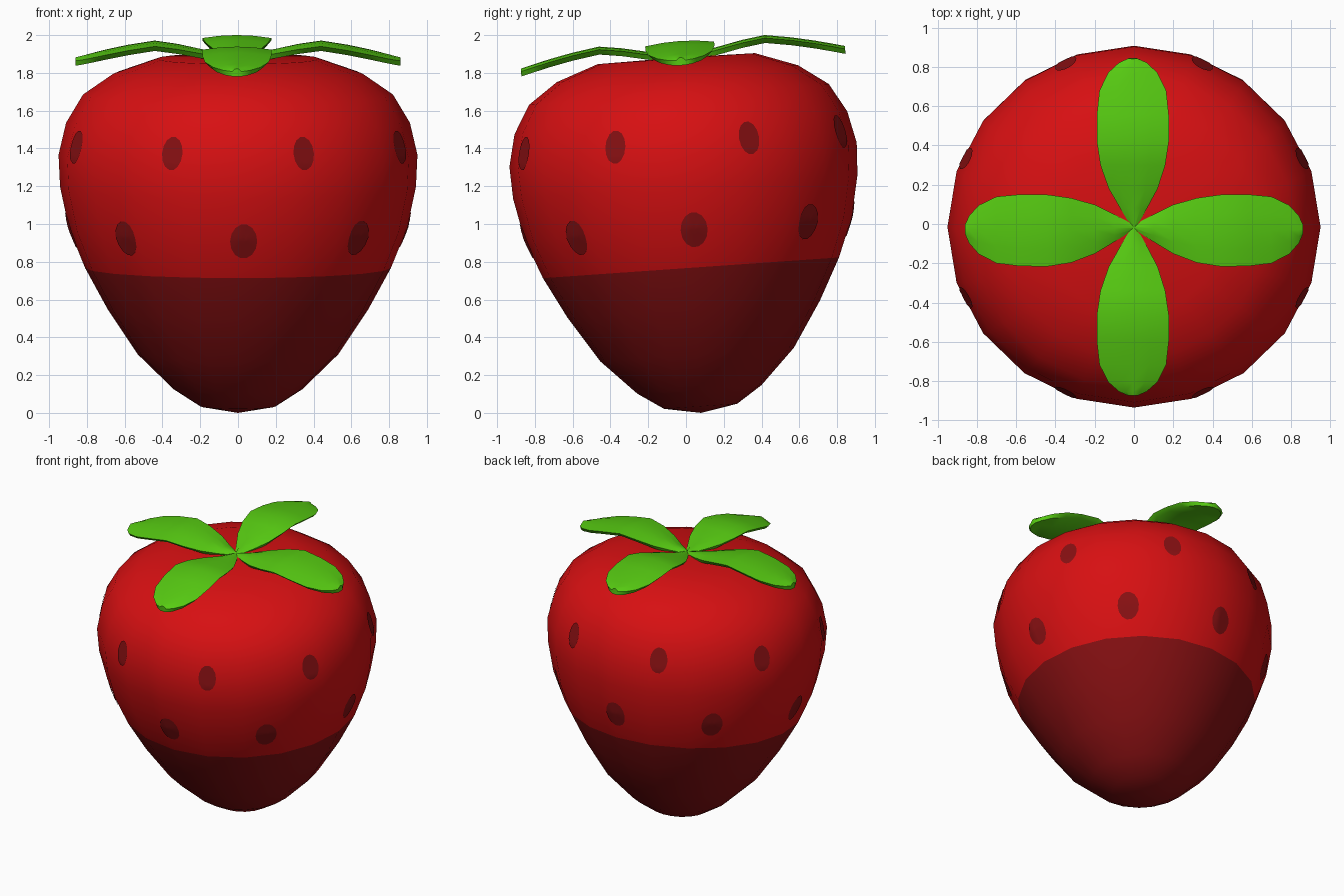
import bpy, math
from mathutils import Matrix, Vector
from mathutils.bvhtree import BVHTree

if "Cube" in bpy.data.objects:
    bpy.data.objects.remove(bpy.data.objects["Cube"])

# Whole fruit leans slightly: tip towards +y, crown towards -y
TILT = Matrix.Translation((0, 0.08, 0)) @ Matrix.Rotation(math.radians(4), 4, 'X')


def material(name, rgb):
    m = bpy.data.materials.new(name)
    m.diffuse_color = (*rgb, 1)
    m.use_nodes = True
    m.node_tree.nodes["Principled BSDF"].inputs["Base Color"].default_value = m.diffuse_color
    return m


red = material("berry red", (0.68, 0.005, 0.006))
dark = material("dark red", (0.24, 0.005, 0.006))
green = material("leaf green", (0.095, 0.60, 0.006))


def build(name, verts, faces, mats, angle=50):
    me = bpy.data.meshes.new(name)
    me.from_pydata([TILT @ Vector(v) for v in verts], [], faces)
    for m in mats:
        me.materials.append(m)
    me.polygons.foreach_set("use_smooth", [True] * len(me.polygons))
    me.set_sharp_from_angle(angle=math.radians(angle))
    ob = bpy.data.objects.new(name, me)
    bpy.context.collection.objects.link(ob)
    return ob


# Berry body: lathed profile (radius, height), dark below the dip line
DIP = 0.77
PROFILE = [(.2, .035), (.34, .125), (.53, .31), (.69, .55), (.81, DIP),
           (.895, .98), (.942, 1.2), (.95, 1.37), (.91, 1.54), (.82, 1.69),
           (.66, 1.80), (.43, 1.88)]
SEG = 20
verts = [(r * math.cos(2 * math.pi * i / SEG), 0.97 * r * math.sin(2 * math.pi * i / SEG), z)
         for r, z in PROFILE for i in range(SEG)]
faces = []
for k in range(len(PROFILE) - 1):
    for i in range(SEG):
        j = (i + 1) % SEG
        faces.append((k * SEG + i, k * SEG + j, (k + 1) * SEG + j, (k + 1) * SEG + i))
tip, top = len(verts), len(verts) + 1
verts += [(0, 0, 0), (0, 0, 1.885)]
last = (len(PROFILE) - 1) * SEG
for i in range(SEG):
    j = (i + 1) % SEG
    faces += [(tip, j, i), (top, last + i, last + j)]
body = build("berry_body", verts, faces, [red, dark])
for p, f in zip(body.data.polygons, faces):
    if max(verts[i][2] for i in f) < DIP + 0.001:
        p.material_index = 1
surface = BVHTree.FromPolygons([Vector(v) for v in verts], faces)


# Seed spots: thin ovals laid on the body surface
def seed(name, ang, z, half_w, half_h):
    out = Vector((math.cos(ang), math.sin(ang), 0))
    side = Vector((-math.sin(ang), math.cos(ang), 0))
    n, rings = 14, 4

    def project(u, v):
        start = out * 3 + side * u + Vector((0, 0, z + v))
        return surface.ray_cast(start, -out)[0] + out * 0.006

    pts = [project(0, 0)]
    for k in range(1, rings + 1):
        for i in range(n):
            a = 2 * math.pi * i / n
            pts.append(project(half_w * k / rings * math.cos(a), half_h * k / rings * math.sin(a)))
    fs = []
    for i in range(n):
        j = (i + 1) % n
        fs.append((0, 1 + i, 1 + j))
        for k in range(rings - 1):
            a, b = 1 + k * n, 1 + (k + 1) * n
            fs.append((a + i, b + i, b + j, a + j))
    build(name, pts, fs, [dark])


for i in range(8):
    seed(f"upper_seed_{i + 1}", math.radians(22.5 + 45 * i), 1.435, .06, .088)
    seed(f"lower_seed_{i + 1}", math.radians(2 + 45 * i), .97, .072, .093)

# Crown leaves: (distance, half width, top height) along each leaf
LEAF = [(0, .012, 1.895), (.1, .07, 1.91), (.2, .125, 1.93), (.32, .165, 1.955),
        (.44, .183, 1.972), (.58, .183, 1.95), (.70, .17, 1.925),
        (.79, .125, 1.903), (.84, .07, 1.89), (.86, .025, 1.885)]
THICK = 0.042
SECTION = [(-1, -.016), (-.5, -.004), (0, 0), (.5, -.004), (1, -.016),
           (.85, -THICK), (0, -THICK), (-.85, -THICK)]
N = len(SECTION)
for q, label in enumerate(("right", "back", "left", "front")):
    rot = Matrix.Translation((0, .035, 0)) @ Matrix.Rotation(q * math.pi / 2, 4, 'Z')
    shift = -0.012 if q in (0, 1) else 0.012
    lv = [rot @ Vector((r, w * s + shift * min(1, r / .3) * (1 if q in (0, 2) else -.5), z + dz))
          for r, w, z in LEAF for s, dz in SECTION]
    lf = [(k * N + i, k * N + (i + 1) % N, (k + 1) * N + (i + 1) % N, (k + 1) * N + i)
          for k in range(len(LEAF) - 1) for i in range(N)]
    lf = [f[::-1] for f in lf]
    lf += [tuple(range(N)), tuple(range(len(LEAF) * N - 1, (len(LEAF) - 1) * N - 1, -1))]
    # Orient outward: the top strip must face up
    a, b, c = (lv[i] for i in lf[1 + 4 * N][:3])
    if (b - a).cross(c - a).z < 0:
        lf = [f[::-1] for f in lf]
    build(f"{label}_leaf", lv, lf, [green], 45)
